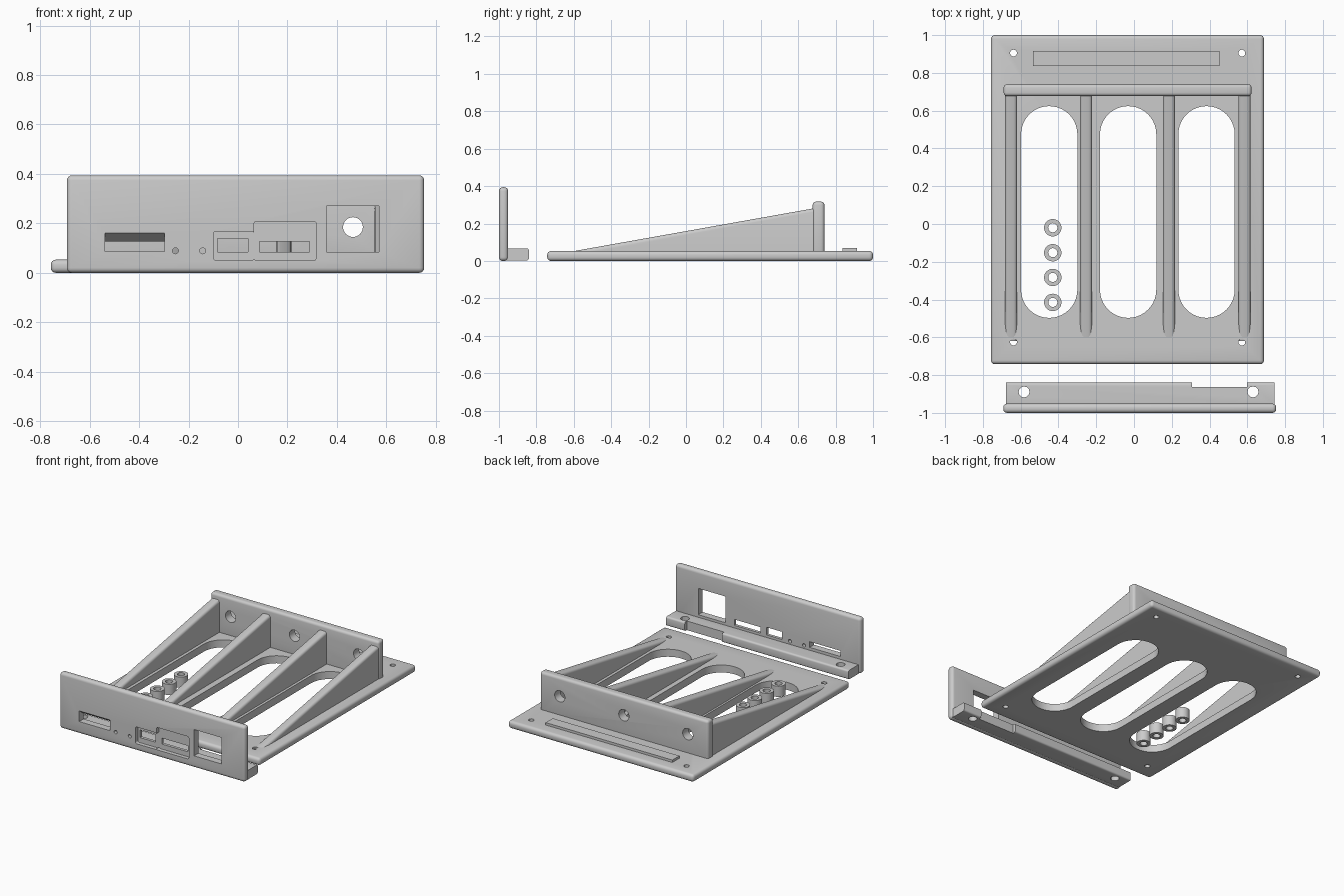
import bpy
import bmesh
from math import pi, sin, cos

if "Cube" in bpy.data.objects:
    bpy.data.objects.remove(bpy.data.objects["Cube"])

GREY = (0.6, 0.6, 0.6, 1)
grey = bpy.data.materials.new("light_grey_plastic")
grey.use_nodes = True
grey.diffuse_color = GREY
grey.node_tree.nodes["Principled BSDF"].inputs["Base Color"].default_value = GREY

# Maps a profile point plus a depth to 3D for each extrusion axis
PLACE = {"X": lambda a, b, d: (d, a, b),
         "Y": lambda a, b, d: (a, d, b),
         "Z": lambda a, b, d: (a, b, d)}


def prism(name, profile, axis, start, end, bevel=0, rule=None):
    """Extrude a profile along an axis and round the edges picked by a rule."""
    bm = bmesh.new()
    place = PLACE[axis]
    rings = [[bm.verts.new(place(a, b, d)) for a, b in profile] for d in (start, end)]
    n = len(profile)
    bm.faces.new(rings[0])
    bm.faces.new(rings[1])
    for i in range(n):
        j = (i + 1) % n
        bm.faces.new((rings[0][i], rings[0][j], rings[1][j], rings[1][i]))
    bmesh.ops.recalc_face_normals(bm, faces=bm.faces)
    if bevel:
        edges = [e for e in bm.edges if rule is None or rule(e)]
        bmesh.ops.bevel(bm, geom=edges, offset=bevel, segments=4, profile=0.5,
                        affect="EDGES", clamp_overlap=True)
    mesh = bpy.data.meshes.new(name)
    bm.to_mesh(mesh)
    bm.free()
    obj = bpy.data.objects.new(name, mesh)
    bpy.context.collection.objects.link(obj)
    mesh.materials.append(grey)
    return obj


def box(name, x, y, z, bevel=0, rule=None):
    outline = [(x[0], y[0]), (x[1], y[0]), (x[1], y[1]), (x[0], y[1])]
    return prism(name, outline, "Z", z[0], z[1], bevel, rule)


def circle(a, b, r, n=32):
    return [(a + r * cos(2 * pi * i / n), b + r * sin(2 * pi * i / n)) for i in range(n)]


def stadium(x0, x1, y0, y1, n=20):
    r, c = (x1 - x0) / 2, (x0 + x1) / 2
    arc = [pi * i / n for i in range(n + 1)]
    return ([(c + r * cos(t), y1 - r + r * sin(t)) for t in arc] +
            [(c - r * cos(t), y0 + r - r * sin(t)) for t in arc])


def along(axis):
    """Rule that picks edges parallel to one axis."""
    def test(e):
        d = e.verts[1].co - e.verts[0].co
        return abs(d[axis]) > 0.99 * d.length
    return test


def finish(obj, cutters=()):
    """Subtract the cutters, then shade smooth with sharp corners."""
    bpy.ops.object.select_all(action="DESELECT")
    obj.select_set(True)
    bpy.context.view_layer.objects.active = obj
    for cutter in cutters:
        cutter.hide_render = True
        mod = obj.modifiers.new("cut", "BOOLEAN")
        mod.operation = "DIFFERENCE"
        mod.solver = "EXACT"
        mod.object = cutter
        bpy.ops.object.modifier_apply(modifier=mod.name)
        bpy.data.objects.remove(cutter)
    bpy.ops.object.shade_smooth_by_angle(angle=pi / 6)


# Base plate with three long slots and four screw holes
plate = box("base_plate", (-0.757, 0.688), (-0.742, 1), (0, 0.053), 0.02)
cuts = [prism("slot_cutter", stadium(x, x + 0.298, -0.497, 0.624), "Z", -0.1, 0.2)
        for x in (-0.598, -0.18, 0.235)]
cuts += [prism("screw_cutter", circle(x, y, 0.018, 20), "Z", -0.1, 0.2)
         for x in (-0.638, 0.571) for y in (-0.625, 0.905)]
finish(plate, cuts)

# Low raised strip behind the rear wall
finish(box("raised_strip", (-0.534, 0.452), (0.836, 0.915), (0.03, 0.07)))

# Rear wall with three round holes
wall = box("rear_wall", (-0.69, 0.622), (0.677, 0.74), (0.02, 0.317), 0.018)
finish(wall, [prism("wall_hole_cutter", circle(x, 0.185, 0.04), "Y", 0.5, 0.9)
              for x in (-0.532, -0.034, 0.465)])

# Sloping ribs with rounded tops
rib_side = [(-0.62, 0.02), (0.7, 0.02), (0.7, 0.284), (-0.62, 0.049)]
for x in (-0.683, -0.286, 0.153, 0.553):
    finish(prism("sloping_rib", rib_side, "X", x, x + 0.064, 0.018,
                 lambda e: min(v.co.z for v in e.verts) > 0.04
                 and abs(e.verts[0].co.y - e.verts[1].co.y) > 1))

# Loose spacers standing inside one slot
for y in (-0.02, -0.152, -0.283, -0.415):
    spacer = prism("spacer", circle(-0.43, y, 0.046), "Z", 0, 0.075)
    finish(spacer, [prism("bore_cutter", circle(-0.43, y, 0.024), "Z", -0.1, 0.2)])

# Front panel with port openings
panel = box("front_panel", (-0.692, 0.753), (-1, -0.951), (0, 0.394), 0.02)
card_slope = [(-1.05, 0.087), (-1, 0.087), (-0.9, 0.087), (-0.9, 0.127),
              (-0.951, 0.127), (-1, 0.162), (-1.05, 0.162)]
cuts = [prism("card_slot_cutter", card_slope, "X", -0.537, -0.297)]
for x, z in (((-0.1, 0.066), (0.05, 0.168)), ((0.064, 0.317), (0.05, 0.208))):
    cuts.append(box("recess_cutter", x, (-1.1, -0.972), z, 0.012, along(1)))
for x, z in (((-0.083, 0.04), (0.085, 0.139)), ((0.087, 0.29), (0.085, 0.127)),
             ((0.358, 0.57), (0.085, 0.27))):
    cuts.append(box("port_cutter", x, (-1.1, -0.9), z))
cuts += [prism("light_hole_cutter", circle(x, 0.089, 0.012, 16), "Y", -1.1, -0.9)
         for x in (-0.253, -0.143)]
finish(panel, cuts)

# Mounting ledge behind the panel, notched and drilled
ledge = box("mounting_ledge", (-0.677, 0.743), (-0.972, -0.84), (0.003, 0.067), 0.012, along(0))
cuts = [box("notch_cutter", (0.307, 0.598), (-0.863, -0.7), (-0.1, 0.2))]
cuts += [prism("ledge_hole_cutter", circle(x, -0.889, 0.029, 12), "Z", -0.1, 0.2)
         for x in (-0.582, 0.63)]
finish(ledge, cuts)
